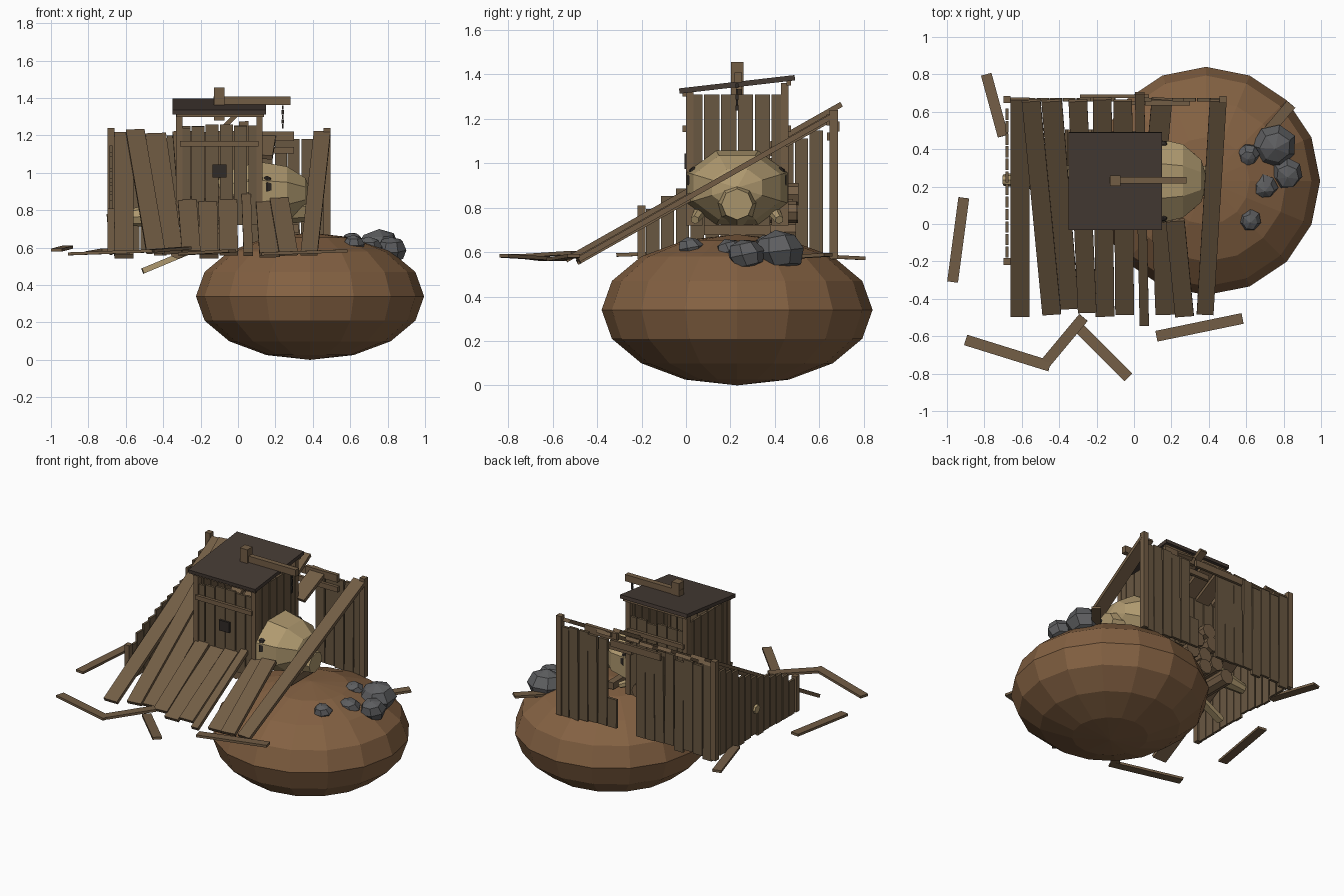
import bpy, bmesh, math, random
from mathutils import Vector, Matrix
random.seed(4)


def mat(name, c):
    m = bpy.data.materials.new(name)
    m.diffuse_color = (*c, 1)
    return m


WOOD = mat("wood", (0.17, 0.11, 0.06))
DARK = mat("dark_wood", (0.14, 0.095, 0.053))
ROOF = mat("roof_brown", (0.06, 0.043, 0.034))
EARTH = mat("earth", (0.23, 0.12, 0.055))
BONE = mat("bone", (0.43, 0.32, 0.16))
STONE = mat("stone", (0.11, 0.112, 0.117))
BLACK = mat("black", (0.03, 0.024, 0.02))


def finish(name, bm, m):
    bmesh.ops.recalc_face_normals(bm, faces=bm.faces)
    me = bpy.data.meshes.new(name)
    bm.to_mesh(me)
    bm.free()
    me.materials.append(m)
    ob = bpy.data.objects.new(name, me)
    bpy.context.collection.objects.link(ob)
    return ob


def frame(p, q, side):
    # axes: length p->q, width near 'side', thickness
    x = (q - p).normalized()
    n = x.cross(Vector(side)).normalized()
    w = n.cross(x)
    return Matrix((x, w, n)).transposed().to_4x4()


def beam(name, p, q, w, t, m=WOOD, side=(1, 0, 0)):
    p, q = Vector(p), Vector(q)
    bm = bmesh.new()
    M = Matrix.Translation((p + q) / 2) @ frame(p, q, side) @ Matrix.Diagonal(((q - p).length, w, t, 1))
    bmesh.ops.create_cube(bm, size=1, matrix=M)
    return finish(name, bm, m)


def log(name, p, q, r1, r2, m=WOOD, seg=8):
    p, q = Vector(p), Vector(q)
    bm = bmesh.new()
    M = Matrix.Translation((p + q) / 2) @ (q - p).to_track_quat('Z', 'Y').to_matrix().to_4x4()
    bmesh.ops.create_cone(bm, cap_ends=True, segments=seg, radius1=r1, radius2=r2,
                          depth=(q - p).length, matrix=M)
    return finish(name, bm, m)


def ball(name, c, r, m, seg, rings, rot=None, jitter=0):
    bm = bmesh.new()
    bmesh.ops.create_uvsphere(bm, u_segments=seg, v_segments=rings, radius=1,
                              matrix=rot if rot else Matrix.Identity(4))
    for v in bm.verts:
        v.co *= 1 + random.uniform(-jitter, jitter)
    bmesh.ops.transform(bm, verts=bm.verts, matrix=Matrix.Translation(c) @ Matrix.Diagonal((*r, 1)))
    return finish(name, bm, m)


# Earth mound
ball("mound", (0.385, 0.23, 0.34), (0.61, 0.61, 0.34), EARTH, 16, 8)

# Rocks on the mound
for x, y, z, r in ((0.755, 0.42, 0.605, 0.118), (0.82, 0.27, 0.59, 0.085), (0.70, 0.20, 0.605, 0.07),
                   (0.62, 0.02, 0.62, 0.06), (0.61, 0.37, 0.635, 0.06)):
    ball("rock", (x, y, z), (r, r, r * 0.78), STONE, 7, 4,
         Matrix.Rotation(random.uniform(0.1, 0.5), 4, 'X') @ Matrix.Rotation(random.random() * 3, 4, 'Z'), 0.07)


# Fallen roof planks leaning on the back wall: bottom x, top x, start y, end y, width, lift
def slope(y):
    return 0.553 + (y + 0.49) * 0.565


for xb, xt, y0, y1, w, lift in (
        (-0.61, -0.61, -0.49, 0.67, 0.10, 0), (-0.44, -0.55, -0.48, 0.66, 0.10, 0.02),
        (-0.35, -0.44, -0.45, 0.66, 0.11, 0), (-0.25, -0.30, -0.47, 0.66, 0.10, 0.01),
        (-0.155, -0.17, -0.49, 0.67, 0.10, 0), (-0.05, -0.06, -0.48, 0.66, 0.10, 0.01),
        (0.055, 0.03, -0.54, 0.70, 0.05, 0.04), (0.17, 0.15, -0.48, 0.05, 0.11, 0),
        (0.27, 0.22, -0.49, 0.02, 0.10, 0.015), (0.38, 0.45, -0.48, 0.66, 0.09, 0.01),
        (0.13, 0.15, 0.45, 0.67, 0.11, 0)):
    beam("sloping_plank", (xb, y0, slope(y0) + lift), (xt, y1, slope(y1) + lift), w, 0.024)

# Back wall of upright planks with a gap in the middle
heights = [1.2, 1.18, 1.19, 1.17, 1.2, 1.16, 1.17, 1.17, 0, 0, 0.78, 1.17, 1.17, 1.18, 1.18, 1.17]
n = len(heights)
for i, h in enumerate(heights):
    x = -0.63 + i * 1.07 / (n - 1)
    if h:
        beam("back_wall_plank", (x, 0.665, 0.57 + random.uniform(-0.015, 0.02)),
             (x + random.uniform(-0.008, 0.008), 0.665, h), 0.066, 0.018, DARK)
for x in (-0.68, 0.475):
    beam("corner_post", (x, 0.665, 0.57), (x, 0.665, 1.24), 0.037, 0.037)
beam("loose_rail", (-0.29, 0.683, 1.165), (0.08, 0.683, 1.165), 0.045, 0.018, side=(0, 0, 1))
beam("back_rail", (0.06, 0.645, 1.195), (0.30, 0.645, 1.195), 0.05, 0.025, side=(0, 0, 1))
beam("back_rail", (-0.05, 0.645, 1.12), (0.30, 0.645, 1.12), 0.035, 0.02, side=(0, 0, 1))

# Left wall, stepped down towards the front
for i in range(12):
    y = -0.15 + i * 0.067
    beam("left_wall_plank", (-0.68, y, 0.57 + random.uniform(-0.01, 0.015)),
         (-0.68, y, 0.79 + (y + 0.2) * 0.43 + random.uniform(-0.02, 0.02)), 0.06, 0.016, DARK, side=(0, 1, 0))
beam("left_front_post", (-0.68, -0.2, 0.57), (-0.68, -0.2, 0.81), 0.037, 0.037)

# Watch hut: plank sides, corner posts, rails
for i in range(6):
    u = 0.04 + i * 0.076
    for y in (0.015, 0.445):
        beam("hut_plank", (-0.33 + u, y, 0.72), (-0.33 + u, y, 1.25 + random.uniform(-0.015, 0.01)), 0.07, 0.016, DARK)
    for x in (-0.32, 0.12):
        beam("hut_side_plank", (x, u, 0.72), (x, u, 1.31), 0.069, 0.016, DARK, side=(0, 1, 0))
for x in (-0.315, 0.115):
    for y in (0.016, 0.444):
        beam("hut_post", (x, y, 0.72), (x, y, 1.325 + y * 0.08), 0.034, 0.034)
for y in (-0.005, 0.463):
    beam("hut_rail", (-0.31, y, 1.155), (0.11, y, 1.155), 0.03, 0.02, side=(0, 0, 1))
    beam("hut_top_beam", (-0.33, y, 1.315 + y * 0.11), (0.14, y, 1.315 + y * 0.11), 0.03, 0.02, side=(0, 0, 1))
beam("hut_brace", (-0.07, 0.24, 1.25), (0.02, 0.24, 1.34), 0.025, 0.025, side=(0, 1, 0))
beam("hut_window", (-0.10, 0.003, 0.975), (-0.10, 0.003, 1.045), 0.075, 0.02, BLACK)

# Tilted hut roof, hoist and chain
beam("hut_roof", (-0.10, -0.03, 1.325), (-0.10, 0.49, 1.385), 0.50, 0.024, ROOF)
beam("hoist_post", (-0.10, 0.23, 1.28), (-0.10, 0.23, 1.456), 0.056, 0.056)
beam("hoist_arm", (-0.13, 0.235, 1.386), (0.28, 0.235, 1.386), 0.045, 0.035, side=(0, 0, 1))
for i in range(5):
    z = 1.36 - i * 0.025
    beam("chain_link", (0.24, 0.23, z), (0.24, 0.23, z - 0.022), 0.014 if i % 2 else 0.008,
         0.008 if i % 2 else 0.014, BLACK)

# Large skull facing right, with snout, eye sockets and tusks
ROT = Matrix.Rotation(math.pi / 2, 4, 'Y') @ Matrix.Rotation(math.pi / 8, 4, 'Z')
ball("skull", (0.13, 0.23, 0.89), (0.265, 0.245, 0.18), BONE, 8, 6, ROT)
log("snout", (0.14, 0.23, 0.84), (0.42, 0.23, 0.815), 0.13, 0.07, BONE)
beam("jaw_beam", (0.30, 0.08, 0.70), (0.30, 0.38, 0.70), 0.045, 0.045, WOOD)
for s in (-1, 1):
    ball("eye_socket", (0.155, 0.23 + s * 0.195, 0.925), (0.035, 0.03, 0.06), BLACK, 8, 5)
    log("tusk", (0.10, 0.23 + s * 0.16, 0.79), (0.20, 0.23 + s * 0.19, 0.745), 0.03, 0.02, BONE, 6)

# Bones behind the skull
log("spine_bone", (-0.15, 0.24, 0.80), (-0.70, 0.235, 0.75), 0.10, 0.03, BONE)
beam("lower_bone", (-0.51, 0.22, 0.475), (-0.27, 0.25, 0.575), 0.045, 0.03, BONE, side=(0, 1, 0))

# Stacked logs inside the lean-to, ends facing the back
for x, z in ((-0.32, 0.59), (-0.16, 0.61), (-0.27, 0.68), (-0.06, 0.69), (-0.17, 0.70),
             (-0.21, 0.78), (0.01, 0.78), (-0.11, 0.79), (-0.18, 0.86)):
    log("stacked_log", (x, 0.20, z), (x, 0.49 + random.uniform(-0.02, 0.02), z), 0.05, 0.05)

# Scattered loose planks
for a, b, z in (((-0.90, -0.62), (-0.45, -0.76), 0.575), ((-0.47, -0.74), (-0.27, -0.50), 0.59),
                ((-0.30, -0.55), (-0.03, -0.82), 0.575), ((0.12, -0.60), (0.58, -0.505), 0.575),
                ((-0.97, -0.31), (-0.91, 0.14), 0.595), ((-0.79, 0.80), (-0.70, 0.47), 0.58),
                ((0.62, 0.38), (0.84, 0.64), 0.58)):
    d = Vector((b[0] - a[0], b[1] - a[1], 0))
    beam("loose_plank", (*a, z - 0.008), (*b, z + 0.008), 0.058, 0.016, side=(-d.y, d.x, 0))
